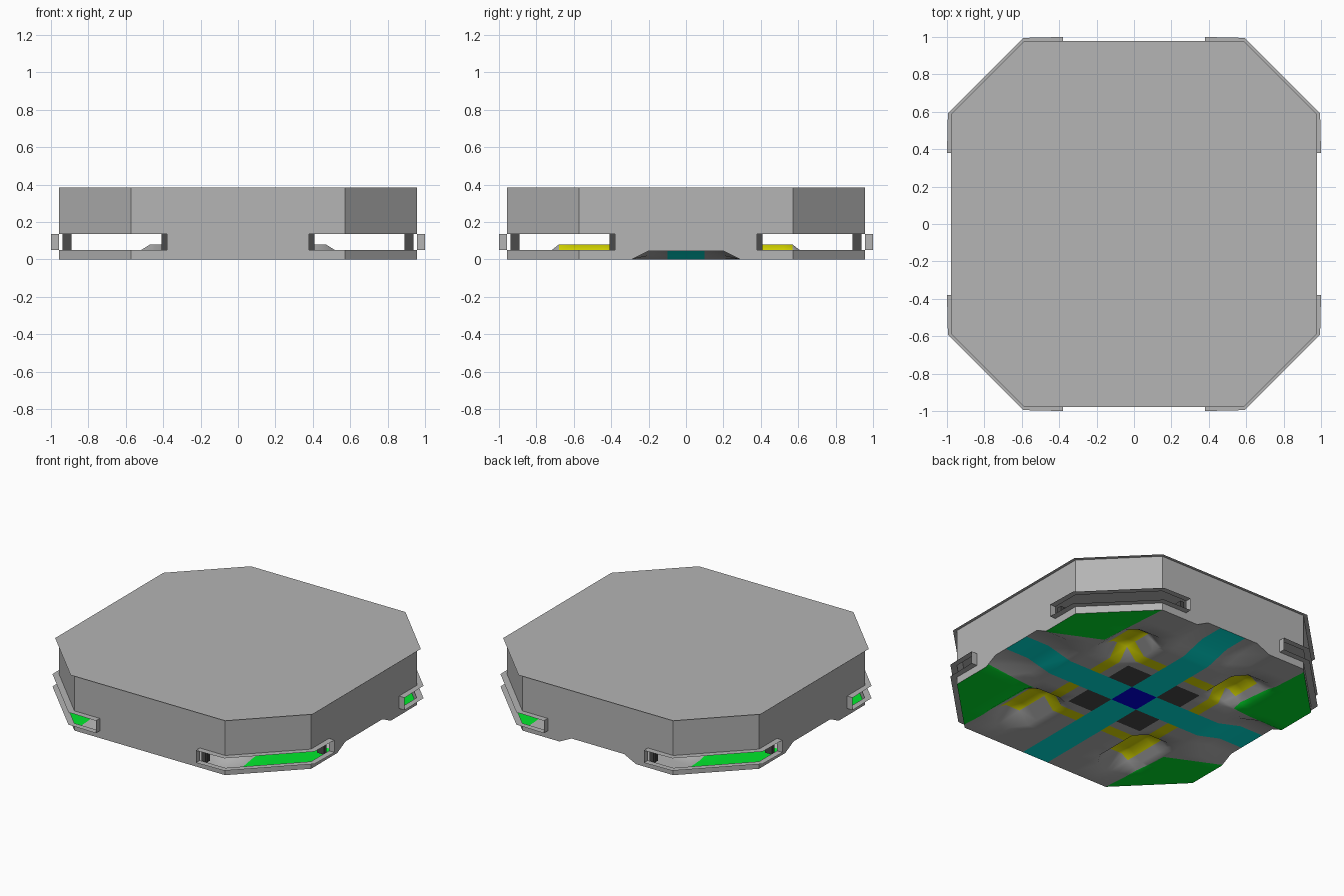
import bpy, bmesh, math
from mathutils import Vector, Matrix

if "Cube" in bpy.data.objects:
    bpy.data.objects.remove(bpy.data.objects["Cube"], do_unlink=True)

W, C = 0.957, 0.573            # wall half width, corner start
SLOT_LOW, SLOT_HIGH, TOP = 0.05, 0.135, 0.385
SLOT_START = 0.38


def material(name, r, g, b):
    m = bpy.data.materials.new(name)
    m.use_nodes = True
    m.diffuse_color = (r, g, b, 1)
    m.node_tree.nodes["Principled BSDF"].inputs["Base Color"].default_value = (r, g, b, 1)
    return m


GREY = material("grey", 0.46, 0.46, 0.46)
GREEN = material("green", 0, 0.8, 0.025)
YELLOW = material("yellow", 0.8, 0.8, 0)
TEAL = material("teal", 0, 0.8, 0.72)
BLUE = material("blue", 0, 0, 0.8)
CHARCOAL = material("charcoal", 0.07, 0.07, 0.07)


def make_object(name, bm, *mats):
    mesh = bpy.data.meshes.new(name)
    bm.to_mesh(mesh)
    bm.free()
    for m in mats:
        mesh.materials.append(m)
    obj = bpy.data.objects.new(name, mesh)
    bpy.context.collection.objects.link(obj)
    return obj


def turn(x, y, k):
    for _ in range(k):
        x, y = -y, x
    return x, y


def face(bm, pts):
    return bm.faces.new([bm.verts.new(p) for p in pts])


def ramp(v, low, high):
    return max(0.0, min(1.0, (v - low) / (high - low)))


def hill_end(y):
    return 0.57 if y > 0 else 0.68


def height(x, y):
    # four flat-topped hills, and raised path ends on three sides
    ax, ay, end = abs(x), abs(y), hill_end(y)
    hill = 0.08 * min(ramp(ax, 0.29, 0.36), ramp(-ax, -0.6, -0.47),
                      ramp(ay, 0.29, 0.36), ramp(-ay, -end - 0.1, -end))
    side = ramp(ax, 0.6, 0.78) * ramp(-ay, -0.29, -0.2)
    back = ramp(y, 0.6, 0.78) * ramp(-ax, -0.29, -0.2)
    return max(hill, 0.045 * max(side, back))


# Floor: relief sheet trimmed to an octagon
half = [0.1, 0.2, 0.29, 0.36, 0.44, 0.47, 0.52, 0.57, 0.6, 0.68, 0.78, W]
lines = [-v for v in reversed(half)] + half
bm = bmesh.new()
grid = [[bm.verts.new((x, y, height(x, y))) for y in lines] for x in lines]
for i in range(len(lines) - 1):
    for j in range(len(lines) - 1):
        bm.faces.new((grid[i][j], grid[i + 1][j], grid[i + 1][j + 1], grid[i][j + 1]))


def cut(faces, point, normal, clear=False):
    geom = list({g for f in faces for g in [f, *f.edges, *f.verts]})
    bmesh.ops.bisect_plane(bm, geom=geom, plane_co=point, plane_no=normal,
                           clear_outer=clear, dist=1e-5)


for sx in (-1, 1):
    for sy in (-1, 1):
        cut(bm.faces[:], (sx * W, sy * C, 0), (sx, sy, 0), True)

# Green corner fields: inner point and two boundary ends, repeated by a half turn
pair = [((0.61, 0.44), (W, 0.28), (C, W)),
        ((0.56, -0.3), (W, -0.27), (0.6, -0.93))]
fields = pair + [[(-x, -y) for x, y in field] for field in pair]
rules = []
for p, a, b in fields:
    sides = []
    for end in (a, b):
        d = Vector((end[0] - p[0], end[1] - p[1], 0))
        n = Vector((-d.y, d.x, 0)).normalized()
        if n.dot(Vector((math.copysign(W, p[0]), math.copysign(W, p[1]), 0))
                 - Vector((*p, 0))) < 0:
            n = -n
        quadrant = [f for f in bm.faces if f.calc_center_median().x * p[0] > 0
                    and f.calc_center_median().y * p[1] > 0]
        cut(quadrant, (*p, 0), n)
        sides.append(n)
    rules.append((Vector((*p, 0)), sides))

for f in bm.faces:
    f.smooth = True
    c = f.calc_center_median()
    ax, ay = abs(c.x), abs(c.y)
    flat = Vector((c.x, c.y, 0))
    small, big = min(ax, ay), max(ax, ay)
    if big < 0.1:
        f.material_index = 4                       # centre
    elif small < 0.1:
        f.material_index = 3                       # paths
    elif big < 0.29:
        f.material_index = 5                       # inner squares
    elif 0.36 < ax < 0.52 and 0.36 < ay < hill_end(c.y):
        f.material_index = 2                       # hill tops
    elif 0.36 < big < 0.44 and small < 0.36:
        f.material_index = 2                       # ring road
    elif any(p.x * c.x > 0 and p.y * c.y > 0 and all(n.dot(flat - p) > 0 for n in s)
             for p, s in rules):
        f.material_index = 1                       # corner fields
bmesh.ops.triangulate(bm, faces=bm.faces[:])
make_object("relief_floor", bm, GREY, GREEN, YELLOW, TEAL, BLUE, CHARCOAL)

# Outer walls with open slots around the corners
bm = bmesh.new()
stops = [-C, -SLOT_START, -0.29, -0.2, 0.2, 0.29, SLOT_START, C]


def wall_panel(a, b, slotted):
    bands = [(None, SLOT_LOW), (SLOT_HIGH, TOP)] if slotted else [(None, TOP)]
    for low, high in bands:
        za = height(*a) if low is None else low
        zb = height(*b) if low is None else low
        face(bm, [(*a, za), (*b, zb), (*b, high), (*a, high)])


for k in range(4):
    for s, e in zip(stops, stops[1:]):
        wall_panel(turn(s, -W, k), turn(e, -W, k), abs(s + e) > 2 * SLOT_START)
    wall_panel(turn(C, -W, k), turn(W, -C, k), True)
bmesh.ops.remove_doubles(bm, verts=bm.verts[:], dist=1e-4)
make_object("outer_walls", bm, GREY)

# Lid: thin sheet that overhangs the walls
bm = bmesh.new()
L, M = 0.978, 0.587
face(bm, [(*turn(x, y, k), TOP) for k in range(4) for x, y in ((M, -L), (L, -M))])
make_object("lid", bm, GREY)

# Corner brackets: upper and lower flanges, end caps and end posts
inner = [(SLOT_START, -W), (C, -W), (W, -C), (W, -SLOT_START)]
outer = [(SLOT_START, -1), (0.592, -0.995), (0.995, -0.592), (1, -SLOT_START)]
POST_LOW = 0.03
post_height = SLOT_HIGH - POST_LOW
for k in range(4):
    bm = bmesh.new()
    for z in (SLOT_LOW, SLOT_HIGH):
        for i in range(3):
            face(bm, [(*turn(*p, k), z)
                      for p in (inner[i], outer[i], outer[i + 1], inner[i + 1])])
    for i in (0, 3):
        a, b = turn(*inner[i], k), turn(*outer[i], k)
        face(bm, [(*a, SLOT_LOW), (*b, SLOT_LOW), (*b, SLOT_HIGH), (*a, SLOT_HIGH)])
    bmesh.ops.remove_doubles(bm, verts=bm.verts[:], dist=1e-4)
    bmesh.ops.recalc_face_normals(bm, faces=bm.faces[:])
    make_object(f"corner_bracket_{k + 1}", bm, GREY)

    bm = bmesh.new()
    for along, depth in ((0.395, 0.901), (0.395, 0.927)):
        for x, y in ((along, -depth), (depth, -along)):
            px, py = turn(x, y, k)
            size = (0.03, 0.024) if abs(px) < abs(py) else (0.024, 0.03)
            bmesh.ops.create_cube(bm, size=1, matrix=Matrix.Translation(
                (px, py, POST_LOW + post_height / 2))
                @ Matrix.Diagonal((*size, post_height, 1)))
    make_object(f"slot_posts_{k + 1}", bm, CHARCOAL)
